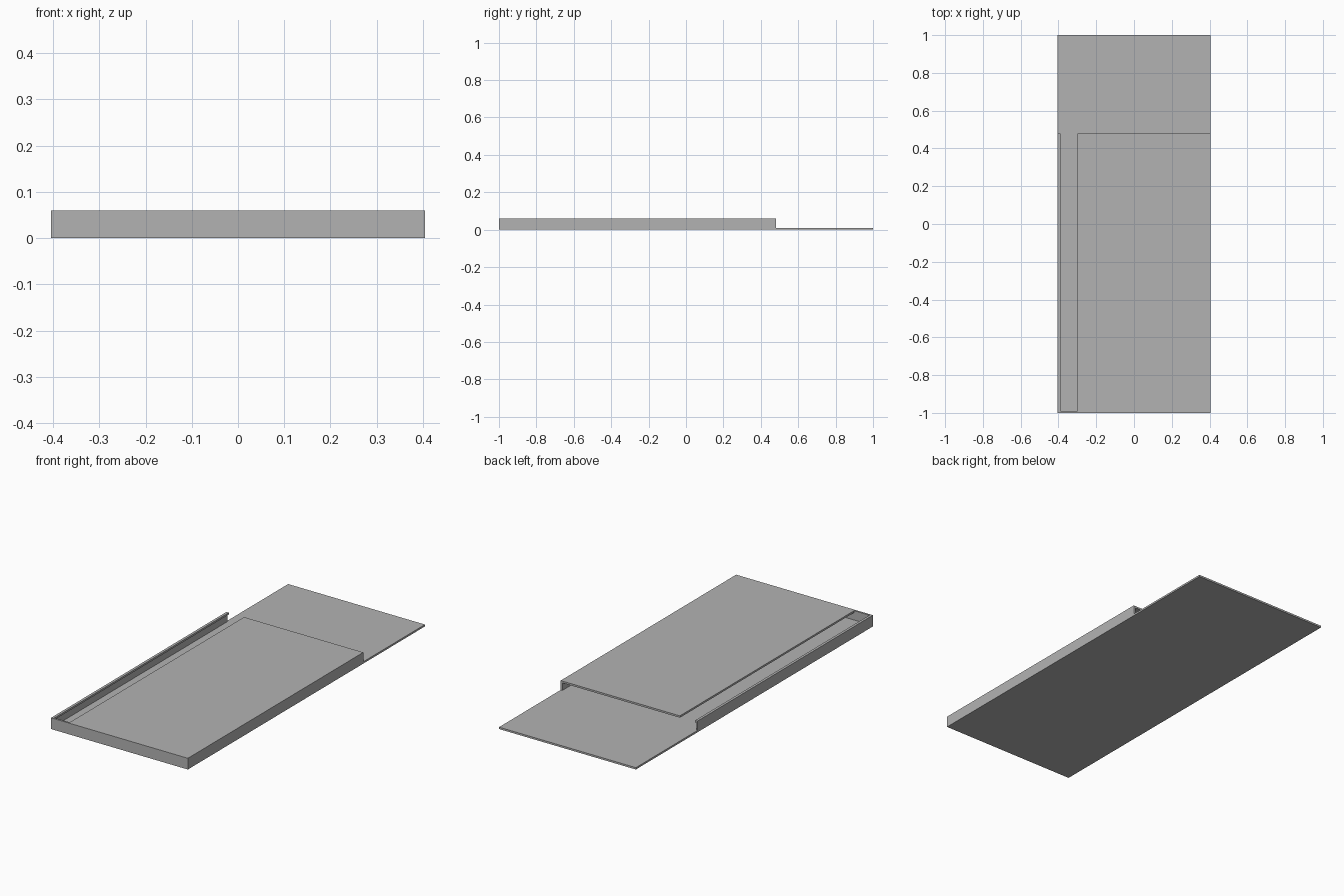
import bpy

cube = bpy.data.objects.get("Cube")
if cube:
    bpy.data.objects.remove(cube, do_unlink=True)

grey = bpy.data.materials.new("mid grey")
grey.use_nodes = True
colour = (0.45, 0.45, 0.45, 1)
grey.diffuse_color = colour
grey.node_tree.nodes["Principled BSDF"].inputs["Base Color"].default_value = colour

HALF = 0.404       # half width
FRONT, END, BACK = -1.0, 0.48, 1.0
TOP = 0.06
T = 0.01           # sheet thickness
SLOT = -0.30       # edge of the cover beside the open slot
THIN = 0.006       # thin side wall
LIP = 0.014        # overhang width of the rail


def prism(name, outline, y0, y1):
    """Extrude an x-z outline from y0 to y1."""
    n = len(outline)
    verts = [(x, y, z) for y in (y0, y1) for x, z in outline]
    faces = [tuple(range(n)), tuple(reversed(range(n, 2 * n)))]
    faces += [(i, i + n, (i + 1) % n + n, (i + 1) % n) for i in range(n)]
    mesh = bpy.data.meshes.new(name)
    mesh.from_pydata(verts, [], faces)
    mesh.validate()
    mesh.materials.append(grey)
    obj = bpy.data.objects.new(name, mesh)
    bpy.context.collection.objects.link(obj)
    return obj


def rect(x0, x1, z0, z1):
    return [(x0, z0), (x1, z0), (x1, z1), (x0, z1)]


# Long floor sheet
prism("base_plate", rect(-HALF, HALF, 0, T), FRONT, BACK)

# Closed front end
prism("front_wall", rect(-HALF, HALF, T, TOP), FRONT, FRONT + T)

# Cover and side wall folded from one sheet
prism("cover_and_left_wall",
      [(HALF - T, T), (HALF, T), (HALF, TOP), (SLOT, TOP),
       (SLOT, TOP - T), (HALF - T, TOP - T)], FRONT + T, END)

# Thin opposite wall with an inward lip
prism("right_rail",
      [(-HALF, T), (-HALF + THIN, T), (-HALF + THIN, TOP - T),
       (-HALF + LIP, TOP - T), (-HALF + LIP, TOP), (-HALF, TOP)],
      FRONT + T, END)
